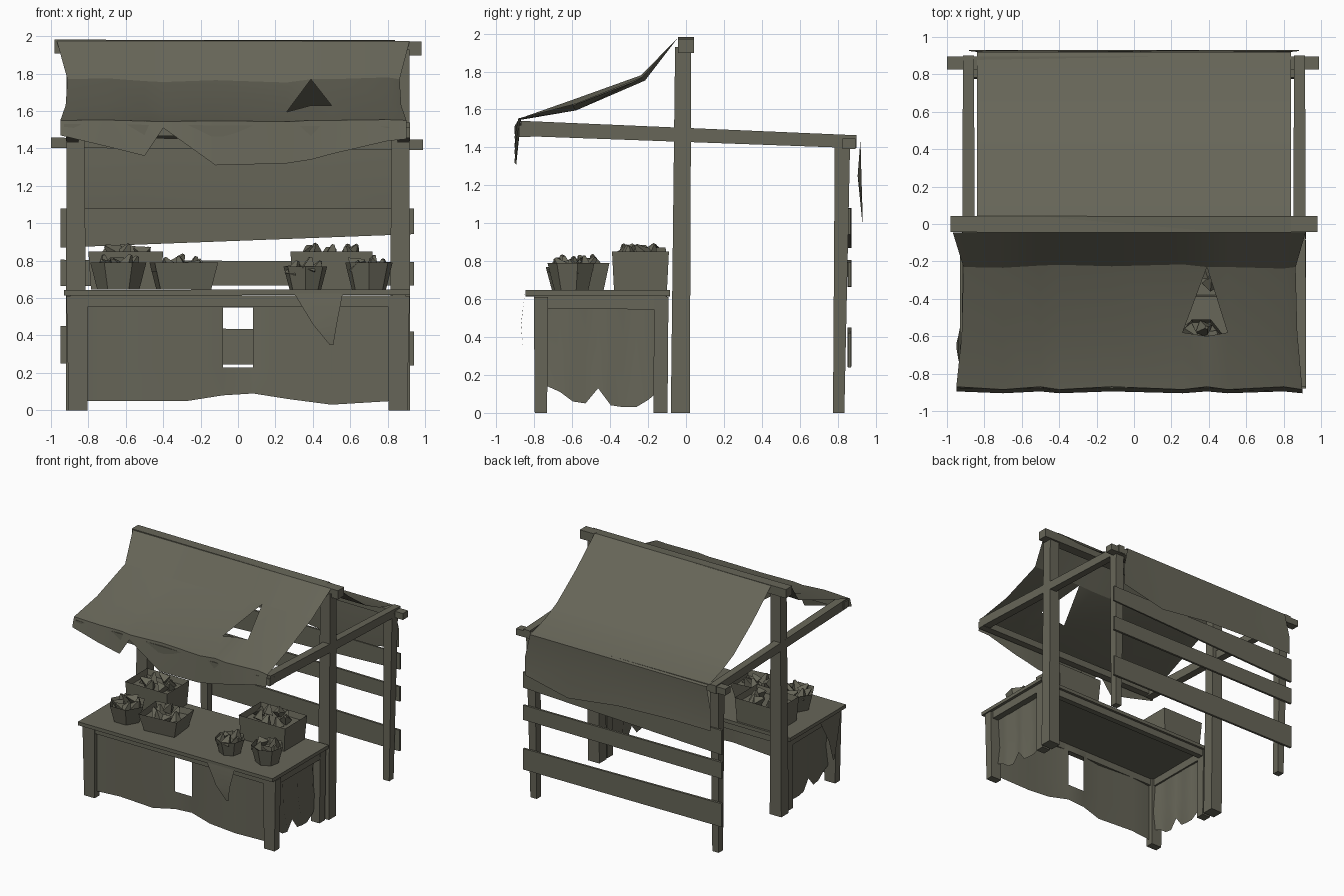
import bpy, bmesh, math, random
from mathutils import Vector, Matrix

if "Cube" in bpy.data.objects:
    bpy.data.objects.remove(bpy.data.objects["Cube"])

random.seed(4)
mat = bpy.data.materials.new("olive_grey")
mat.diffuse_color = (0.135, 0.132, 0.098, 1)
mat.use_nodes = True
mat.node_tree.nodes["Principled BSDF"].inputs["Base Color"].default_value = mat.diffuse_color


def finish(name, bm, smooth=False):
    me = bpy.data.meshes.new(name)
    bm.to_mesh(me)
    bm.free()
    ob = bpy.data.objects.new(name, me)
    bpy.context.collection.objects.link(ob)
    me.materials.append(mat)
    if smooth:
        bpy.ops.object.select_all(action='DESELECT')
        ob.select_set(True)
        bpy.context.view_layer.objects.active = ob
        bpy.ops.object.shade_smooth_by_angle(angle=math.radians(25))
    return ob


def beam(name, a, b, w, h, taper=1.0):
    """Straight timber from a to b; w and h span the two cross axes in xyz order."""
    a, b = Vector(a), Vector(b)
    d = b - a
    k = max(range(3), key=lambda i: abs(d[i]))
    u, v = [i for i in range(3) if i != k]
    bm = bmesh.new()
    rings = []
    for p, s in ((a, 1.0), (b, taper)):
        ring = []
        for su, sv in ((-1, -1), (1, -1), (1, 1), (-1, 1)):
            q = p.copy()
            q[u] += su * w * s / 2
            q[v] += sv * h * s / 2
            ring.append(bm.verts.new(q))
        rings.append(ring)
    r0, r1 = rings
    bm.faces.new(r0)
    bm.faces.new(r1)
    for i in range(4):
        j = (i + 1) % 4
        bm.faces.new((r0[i], r0[j], r1[j], r1[i]))
    bmesh.ops.recalc_face_normals(bm, faces=bm.faces)
    return finish(name, bm)


def sheet(name, rows, skip=(), extra=(), smooth=True):
    """Cloth from rows of points; skip lists open cells, extra lists added faces."""
    bm = bmesh.new()
    g = [[bm.verts.new(p) for p in row] for row in rows]
    for r in range(len(g) - 1):
        for c in range(len(g[0]) - 1):
            if (r, c) not in skip:
                bm.faces.new((g[r][c], g[r + 1][c], g[r + 1][c + 1], g[r][c + 1]))
    for f in extra:
        bm.faces.new([g[r][c] for r, c in f])
    return finish(name, bm, smooth)


def tub(name, x, y, z0, z1, rx, ry, sides, taper, turn=0.0, goods=6):
    """Open container with angular produce heaped inside."""
    bm = bmesh.new()
    r = 1 / math.cos(math.pi / sides) if sides == 4 else 1
    bmesh.ops.create_cone(bm, cap_ends=True, segments=sides, radius1=r * taper, radius2=r,
                          depth=z1 - z0, matrix=Matrix.Rotation(math.pi / sides, 4, 'Z'))
    bmesh.ops.transform(bm, verts=bm.verts, matrix=Matrix.Translation((x, y, (z0 + z1) / 2))
                        @ Matrix.Rotation(turn, 4, 'Z') @ Matrix.Diagonal((rx, ry, 1, 1)))
    top = max(bm.faces, key=lambda f: f.calc_center_median().z)
    bmesh.ops.inset_region(bm, faces=[top], thickness=0.015)
    bmesh.ops.translate(bm, verts=top.verts, vec=(0, 0, -0.05))
    finish(name, bm)
    bm = bmesh.new()
    for i in range(goods):
        t = 2 * math.pi * i / goods
        p = Vector((x + 0.55 * rx * math.cos(t), y + 0.55 * ry * math.sin(t),
                    z1 - 0.01 + random.uniform(-0.01, 0.02)))
        spin = Matrix.Rotation(random.uniform(0, 6), 4, 'Z') @ Matrix.Rotation(random.uniform(0.2, 1.2), 4, 'X')
        bmesh.ops.create_cone(bm, cap_ends=True, segments=4, radius1=0.05, radius2=0.01,
                              depth=0.08, matrix=Matrix.Translation(p) @ spin)
    finish(name + "_produce", bm)


# Timber frame, mirrored left and right
for s, side in ((-1, "left"), (1, "right")):
    beam("ridge_post_" + side, (s * 0.865, -0.03, 0), (s * 0.87, -0.015, 1.93), 0.11, 0.1, 0.85)
    beam("back_post_" + side, (s * 0.865, 0.805, 0), (s * 0.875, 0.825, 1.43), 0.06, 0.06, 1.35)
    beam("roof_side_beam_" + side, (s * 0.885, -0.87, 1.5), (s * 0.885, 0.9, 1.43), 0.07, 0.08, 0.85)
    beam("counter_front_leg_" + side, (s * 0.855, -0.765, 0), (s * 0.86, -0.765, 0.61), 0.1, 0.065, 1.15)
    beam("counter_back_leg_" + side, (s * 0.855, -0.135, 0), (s * 0.86, -0.13, 0.61), 0.08, 0.075)
    beam("counter_side_rail_" + side, (s * 0.86, -0.8, 0.585), (s * 0.86, -0.1, 0.58), 0.07, 0.07)
    # Torn side hanging of the counter
    hem = [0.14, 0.11, 0.06, 0.05, 0.13, 0.04, 0.03, 0.03, 0.07, 0.13]
    ys = [-0.73 + 0.6 * i / 9 for i in range(10)]
    sheet("counter_side_cloth_" + side,
          [[(s * 0.84, y, 0.58) for y in ys],
           [(s * (0.82 + 0.015 * (i % 3)), y, 0.3) for i, y in enumerate(ys)],
           [(s * 0.84, y, h) for y, h in zip(ys, hem)]])

beam("ridge_beam", (-0.98, 0, 1.945), (0.98, 0, 1.935), 0.085, 0.075)
beam("front_eave_beam", (-0.93, -0.85, 1.5), (0.92, -0.85, 1.485), 0.06, 0.06)
beam("back_eave_beam", (-1.0, 0.86, 1.43), (0.99, 0.86, 1.42), 0.07, 0.055)

# Counter top with its rails
beam("counter_top", (-0.93, -0.465, 0.628), (0.92, -0.465, 0.632), 0.76, 0.03)
beam("counter_front_rail", (-0.86, -0.77, 0.585), (0.86, -0.77, 0.585), 0.05, 0.06)
beam("counter_back_rail", (-0.86, -0.13, 0.585), (0.86, -0.13, 0.585), 0.05, 0.06)

# Back rail planks, slightly uneven
for name, za, zb, h, t in (("upper", 0.975, 1.01, 0.21, 0.65), ("middle", 0.735, 0.73, 0.14, 0.9),
                           ("lower", 0.35, 0.33, 0.2, 0.9)):
    beam("back_plank_" + name, (-0.95, 0.862, za), (0.94, 0.862, zb), 0.02, h, t)

# Front roof cloth with a torn triangular hole and a ragged hanging hem
xs = [-0.95, -0.7, -0.5, -0.4, -0.12, 0.26, 0.39, 0.5, 0.8, 0.9]
hem = [1.47, 1.41, 1.36, 1.51, 1.31, 1.32, 1.34, 1.37, 1.44, 1.45]
sag = [0, 0.01, -0.02, -0.03, -0.01, -0.035, 0, 0.0, 0.02, 0]
top, mid, low, edge, fringe = [], [], [], [], []
for i, x in enumerate(xs):
    e = i in (0, len(xs) - 1)
    top.append((x * 1.02 if e else x, -0.045, 1.975))
    mid.append((x * 0.96 if e else x, -0.23 - 0.4 * sag[i], 1.77 + sag[i] * 0.5))
    low.append((x * 0.97 if e else x, -0.6 + 0.02 * (i % 2), 1.63 + sag[i]))
    edge.append((x, -0.87 - 0.015 * (i % 2), 1.55 + 0.2 * sag[i]))
    fringe.append((x, -0.895 - 0.01 * (i % 2), hem[i]))
sheet("roof_cloth_front", [top, mid, low, edge, fringe], skip={(1, 5), (1, 6)},
      extra=[((1, 5), (2, 5), (1, 6)), ((1, 6), (2, 7), (1, 7))])

# Cloth wrapping the ridge, back roof slope and its hanging panel
xs = [-0.84, -0.5, 0.0, 0.45, 0.84]
drop = [1.08, 1.08, 1.06, 1.0, 1.09]
profile = [(-0.045, 1.975), (0.04, 1.98), (0.3, 1.76), (0.55, 1.58), (0.72, 1.5), (0.92, 1.445)]
rows = [[(x, y, z) for x in xs] for y, z in profile]
rows.append([(x * 1.05, 0.925 - 0.02 * (i % 2), 1.25) for i, x in enumerate(xs)])
rows.append([(x * 1.05, 0.93, z) for x, z in zip(xs, drop)])
sheet("roof_cloth_back", rows)

# Counter front cloth with a rectangular opening
xs = [-0.83, -0.6, -0.27, -0.08, 0.08, 0.27, 0.5, 0.83]
hem = [0.05, 0.05, 0.05, 0.08, 0.09, 0.06, 0.03, 0.05]
depth = [0.77, 0.745, 0.77, 0.74, 0.74, 0.77, 0.75, 0.77]
sheet("counter_front_cloth",
      [[(x, -d, z) for x, d in zip(xs, depth)] for z in (0.6, 0.55, 0.23)]
      + [[(x, -d, z) for x, d, z in zip(xs, depth, hem)]], skip={(1, 3)})

# Loose cloth corners hanging over the counter edges
sheet("counter_cloth_corner", [[(0.3, -0.85, 0.625), (0.56, -0.85, 0.625)],
                               [(0.4, -0.87, 0.46), (0.53, -0.87, 0.47)],
                               [(0.49, -0.86, 0.35), (0.51, -0.86, 0.35)]])
sheet("counter_cloth_side_corner", [[(-0.92, -0.8, 0.625), (-0.92, -0.5, 0.625)],
                                    [(-0.94, -0.72, 0.42), (-0.94, -0.6, 0.42)],
                                    [(-0.95, -0.66, 0.25), (-0.95, -0.64, 0.25)]])

# Crates and buckets on the counter
tub("crate_back_left", -0.6, -0.24, 0.645, 0.85, 0.2, 0.15, 4, 0.93, goods=8)
tub("crate_back_right", 0.5, -0.24, 0.645, 0.85, 0.22, 0.15, 4, 0.93, goods=8)
tub("crate_front_left", -0.29, -0.56, 0.645, 0.79, 0.17, 0.14, 4, 0.8, 0.1, goods=7)
tub("basket_front_left", -0.64, -0.59, 0.645, 0.79, 0.15, 0.15, 6, 0.75, goods=7)
tub("bucket_right_inner", 0.36, -0.62, 0.645, 0.77, 0.12, 0.12, 7, 0.72, goods=5)
tub("bucket_right_outer", 0.7, -0.6, 0.645, 0.79, 0.13, 0.13, 7, 0.72, goods=5)
